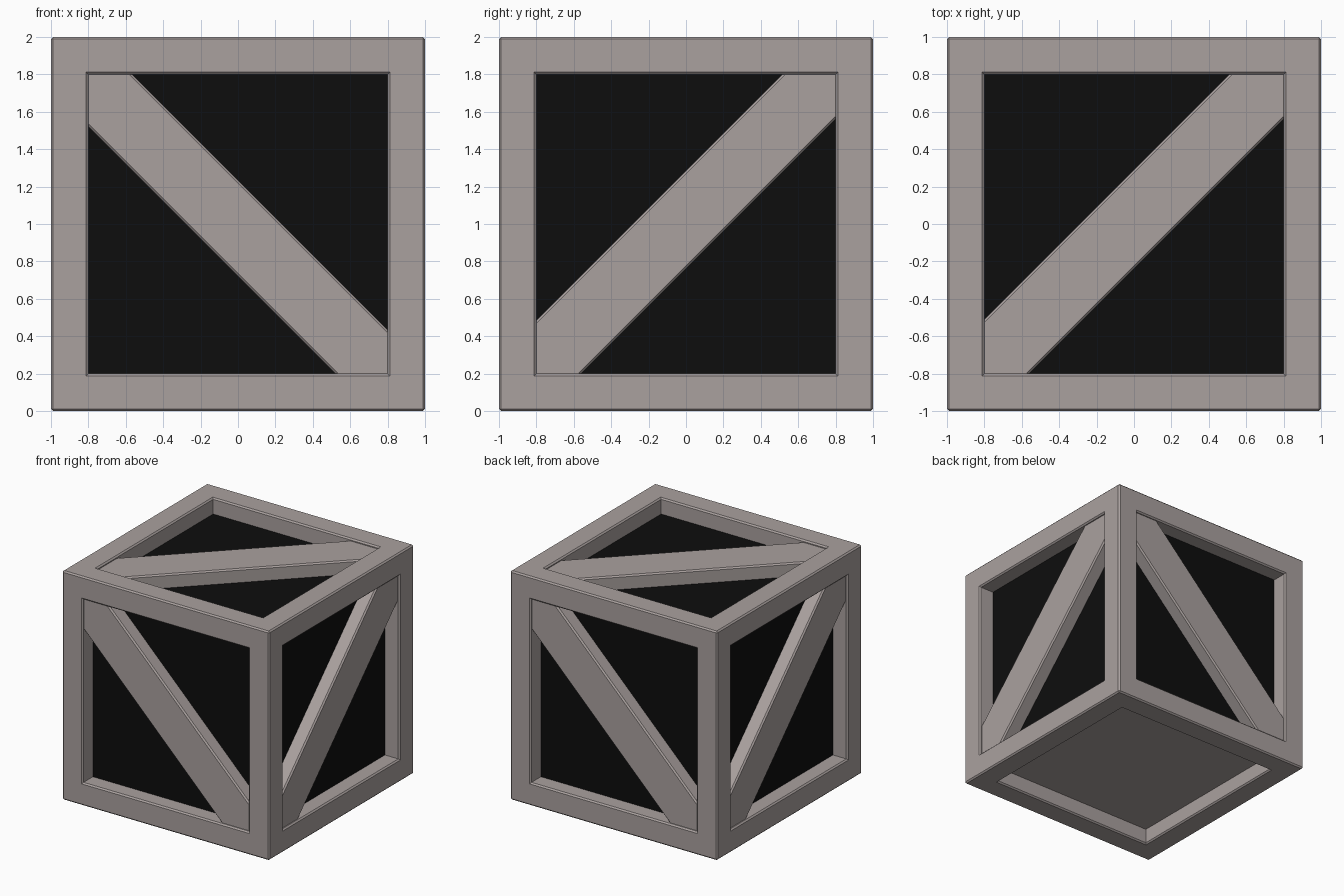
import bpy, bmesh
from math import radians
from mathutils import Matrix

if "Cube" in bpy.data.objects:
    bpy.data.objects.remove(bpy.data.objects["Cube"])

RIM, FLOOR, BRACE, BEV = 0.8, 0.86, 0.98, 0.012


def material(name, rgb):
    m = bpy.data.materials.new(name)
    m.diffuse_color = (*rgb, 1)
    m.use_nodes = True
    m.node_tree.nodes["Principled BSDF"].inputs["Base Color"].default_value = m.diffuse_color
    return m


metal = material("warm_grey", (0.40, 0.355, 0.345))
black = material("black", (0.004, 0.004, 0.004))


def finish(bm, name, mat, matrix=Matrix()):
    mesh = bpy.data.meshes.new(name)
    bm.to_mesh(mesh)
    bm.free()
    mesh.materials.append(mat)
    ob = bpy.data.objects.new(name, mesh)
    ob.matrix_world = Matrix.Translation((0, 0, 1)) @ matrix
    bpy.context.collection.objects.link(ob)
    return ob


# Frame: cube with a square pocket in every side, lightly bevelled rims
bm = bmesh.new()
bmesh.ops.create_cube(bm, size=2)
floors = list(bm.faces)
bmesh.ops.inset_individual(bm, faces=floors, thickness=1 - RIM, use_even_offset=True)
rims = list(bm.edges)
pockets = bmesh.ops.extrude_discrete_faces(bm, faces=floors)["faces"]
for f in pockets:
    bmesh.ops.translate(bm, verts=f.verts, vec=f.normal * (FLOOR - 1))
bmesh.ops.delete(bm, geom=pockets, context='FACES_ONLY')
sharp = [e for e in bm.edges if len(e.link_faces) == 2
         and abs(e.link_faces[0].normal.dot(e.link_faces[1].normal)) < 0.5
         and all(max(abs(c) for c in v.co) > 0.99 for v in e.verts)]
bmesh.ops.bevel(bm, geom=sharp, offset=BEV, segments=1, affect='EDGES', profile=0.5)
finish(bm, "frame", metal)


# Panel closing a pocket
def panel(name, mat, matrix):
    bm = bmesh.new()
    bmesh.ops.create_grid(bm, x_segments=1, y_segments=1, size=RIM,
                          matrix=Matrix.Translation((0, 0, FLOOR)))
    finish(bm, name, mat, matrix)


# Diagonal brace clipped to the pocket, with chamfered long edges
def brace(name, slant, lo, hi, matrix):
    r = RIM
    pts = [(-r, -r), (-r - lo, -r), (r, r + lo), (r, r), (r - hi, r), (-r, -r + hi)]
    bm = bmesh.new()
    low = [bm.verts.new((slant * u, v, FLOOR)) for u, v in pts]
    top = [bm.verts.new((slant * u, v, BRACE)) for u, v in pts]
    bm.faces.new(top)
    bm.faces.new(low[::-1])
    for i in range(6):
        j = (i + 1) % 6
        bm.faces.new((low[i], low[j], top[j], top[i]))
    bmesh.ops.recalc_face_normals(bm, faces=bm.faces)
    long_edges = [bm.edges.get((top[1], top[2])), bm.edges.get((top[4], top[5]))]
    bmesh.ops.bevel(bm, geom=long_edges, offset=BEV, segments=1, affect='EDGES', profile=0.5)
    finish(bm, name, metal, matrix)


# Four walls, the lid and the plain underside
upright = Matrix.Rotation(radians(90), 4, 'X')
for i, side in enumerate(("front", "right", "back", "left")):
    m = Matrix.Rotation(radians(90 * i), 4, 'Z') @ upright
    panel(side + "_panel", black, m)
    if i % 2 == 0:
        brace(side + "_brace", -1, -0.28, 0.235, m)
    else:
        brace(side + "_brace", 1, -0.24, 0.285, m)
panel("top_panel", black, Matrix())
brace("top_brace", 1, -0.24, 0.29, Matrix())
panel("bottom_panel", metal, Matrix.Rotation(radians(180), 4, 'X'))
